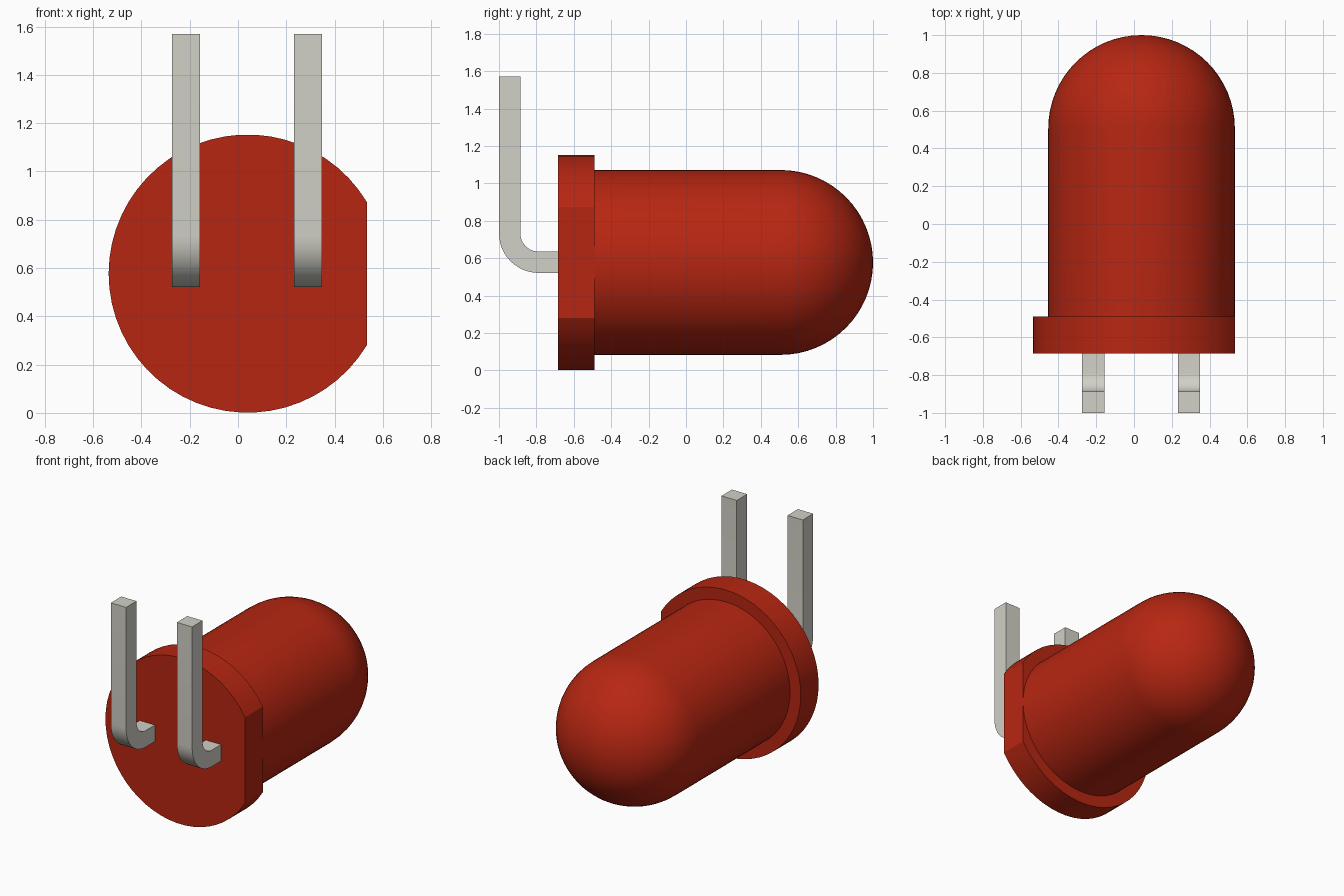
import bpy, bmesh, math

cube = bpy.data.objects.get("Cube")
if cube:
    bpy.data.objects.remove(cube, do_unlink=True)

CX, CZ = 0.04, 0.577          # axis of the lamp body
BODY_R, FLANGE_R = 0.494, 0.576
FLANGE_Y0, FLANGE_Y1 = -0.685, -0.49
DOME_Y = 1.0 - BODY_R


def material(name, rgb):
    m = bpy.data.materials.new(name)
    m.use_nodes = True
    m.diffuse_color = (*rgb, 1)
    m.node_tree.nodes["Principled BSDF"].inputs["Base Color"].default_value = (*rgb, 1)
    return m


def finish(name, bm, mat, angle=30):
    bmesh.ops.remove_doubles(bm, verts=bm.verts, dist=1e-5)
    bmesh.ops.recalc_face_normals(bm, faces=bm.faces)
    me = bpy.data.meshes.new(name)
    bm.to_mesh(me)
    bm.free()
    me.materials.append(mat)
    ob = bpy.data.objects.new(name, me)
    bpy.context.collection.objects.link(ob)
    bpy.ops.object.select_all(action='DESELECT')
    ob.select_set(True)
    bpy.context.view_layer.objects.active = ob
    bpy.ops.object.shade_smooth_by_angle(angle=math.radians(angle))
    return ob


def prism(name, outline, offset, mat):
    """Extrude a closed outline of 3D points along an offset."""
    bm = bmesh.new()
    face = bm.faces.new([bm.verts.new(p) for p in outline])
    ext = bmesh.ops.extrude_face_region(bm, geom=[face])
    bmesh.ops.translate(bm, vec=offset,
                        verts=[v for v in ext["geom"] if isinstance(v, bmesh.types.BMVert)])
    return finish(name, bm, mat)


red = material("red plastic", (0.474, 0.0194, 0.006))
metal = material("grey metal", (0.645, 0.638, 0.571))

# Domed body: profile spun about the y axis
bm = bmesh.new()
profile = [(0, FLANGE_Y1 - 0.05), (BODY_R, FLANGE_Y1 - 0.05)]
for i in range(17):
    a = math.pi / 2 * i / 16
    profile.append((BODY_R * math.cos(a), DOME_Y + BODY_R * math.sin(a)))
verts = [bm.verts.new((CX + r, y, CZ)) for r, y in profile]
edges = [bm.edges.new(pair) for pair in zip(verts, verts[1:])]
bmesh.ops.spin(bm, geom=verts + edges, cent=(CX, 0, CZ), axis=(0, 1, 0),
               angle=2 * math.pi, steps=64, use_duplicate=False)
finish("lamp_body", bm, red)

# Base flange with one flat side on +x
flat = math.acos(BODY_R / FLANGE_R)
N = 48
angles = [flat + (2 * math.pi - 2 * flat) * i / N for i in range(N + 1)]
prism("base_flange",
      [(CX + FLANGE_R * math.cos(a), FLANGE_Y0, CZ + FLANGE_R * math.sin(a)) for a in angles],
      (0, FLANGE_Y1 - FLANGE_Y0, 0), red)

# Bent leads: side outline with concentric bend arcs, extruded across x
W, T = 0.117, 0.114
OUTER, Z0, TOP = 0.212, 0.521, 1.57
BY, BZ = -1.0 + OUTER, Z0 + OUTER


def bend(radius):
    return [(BY - radius * math.cos(math.pi / 2 * i / 12),
             BZ - radius * math.sin(math.pi / 2 * i / 12)) for i in range(13)]


side = ([(-1.0, TOP)] + bend(OUTER) + [(FLANGE_Y0 + 0.02, Z0), (FLANGE_Y0 + 0.02, Z0 + T)]
        + bend(OUTER - T)[::-1] + [(-1.0 + T, TOP)])
for name, x in (("right_lead", CX - 0.2555), ("left_lead", CX + 0.2505)):
    prism(name, [(x - W / 2, y, z) for y, z in side], (W, 0, 0), metal)
